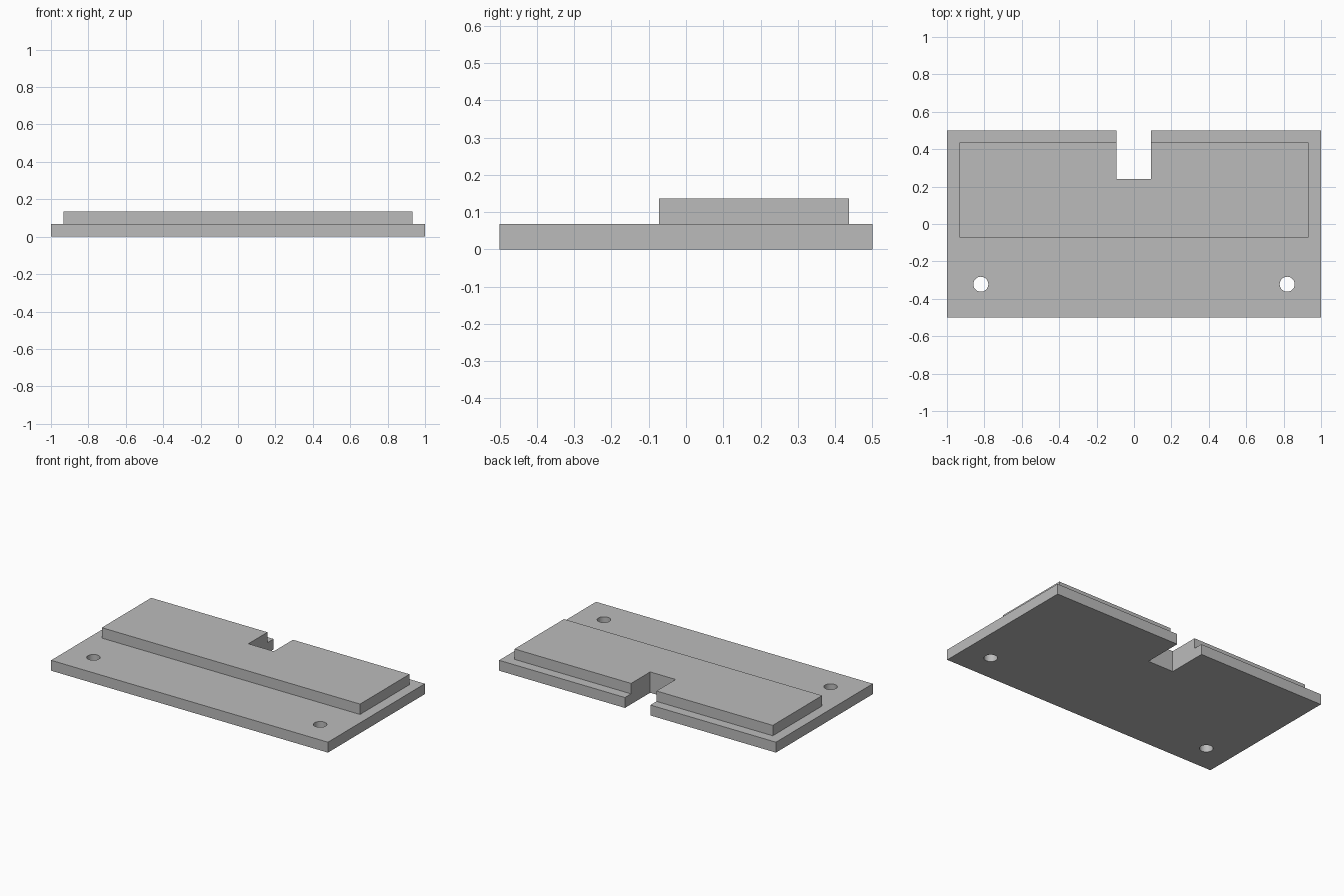
import bpy

cube = bpy.data.objects.get("Cube")
if cube:
    bpy.data.objects.remove(cube, do_unlink=True)

GREY = (0.5, 0.5, 0.5, 1)
mat = bpy.data.materials.new("plain_grey")
mat.use_nodes = True
mat.diffuse_color = GREY
mat.node_tree.nodes["Principled BSDF"].inputs["Base Color"].default_value = GREY

STEP = 0.068  # thickness of each layer


def box(name, x, y, z):
    """Box from (min, max) ranges on each axis."""
    ranges = (x, y, z)
    bpy.ops.mesh.primitive_cube_add(size=1, location=[(a + b) / 2 for a, b in ranges])
    ob = bpy.context.object
    ob.name = name
    ob.scale = [b - a for a, b in ranges]
    bpy.ops.object.transform_apply(location=True, rotation=False, scale=True)
    ob.data.materials.append(mat)
    return ob


def cut(target, cutters):
    """Subtract the cutters and keep the hole walls smooth with sharp rims."""
    bpy.ops.object.select_all(action="DESELECT")
    target.select_set(True)
    bpy.context.view_layer.objects.active = target
    for cutter in cutters:
        mod = target.modifiers.new("cut", "BOOLEAN")
        mod.operation = "DIFFERENCE"
        mod.solver = "EXACT"
        mod.object = cutter
        bpy.ops.object.modifier_apply(modifier=mod.name)
    bpy.ops.object.shade_smooth_by_angle()


# Stepped plate: wide base and raised rear pad
base = box("base_plate", (-1, 1), (-0.5, 0.5), (0, STEP))
pad = box("raised_pad", (-0.933, 0.933), (-0.073, 0.437), (STEP, 2 * STEP))

# Rear notch through both layers
notch = box("notch_cutter", (-0.093, 0.091), (0.24, 0.7), (-0.1, 0.3))

# Screw holes near the front corners
holes = []
for side in (-1, 1):
    bpy.ops.mesh.primitive_cylinder_add(vertices=48, radius=0.04, depth=0.4,
                                        location=(0.819 * side, -0.322, 0))
    hole = bpy.context.object
    hole.name = "hole_cutter"
    hole.data.materials.append(mat)
    holes.append(hole)

cut(base, [notch] + holes)
cut(pad, [notch])

for cutter in [notch] + holes:
    bpy.data.objects.remove(cutter, do_unlink=True)
